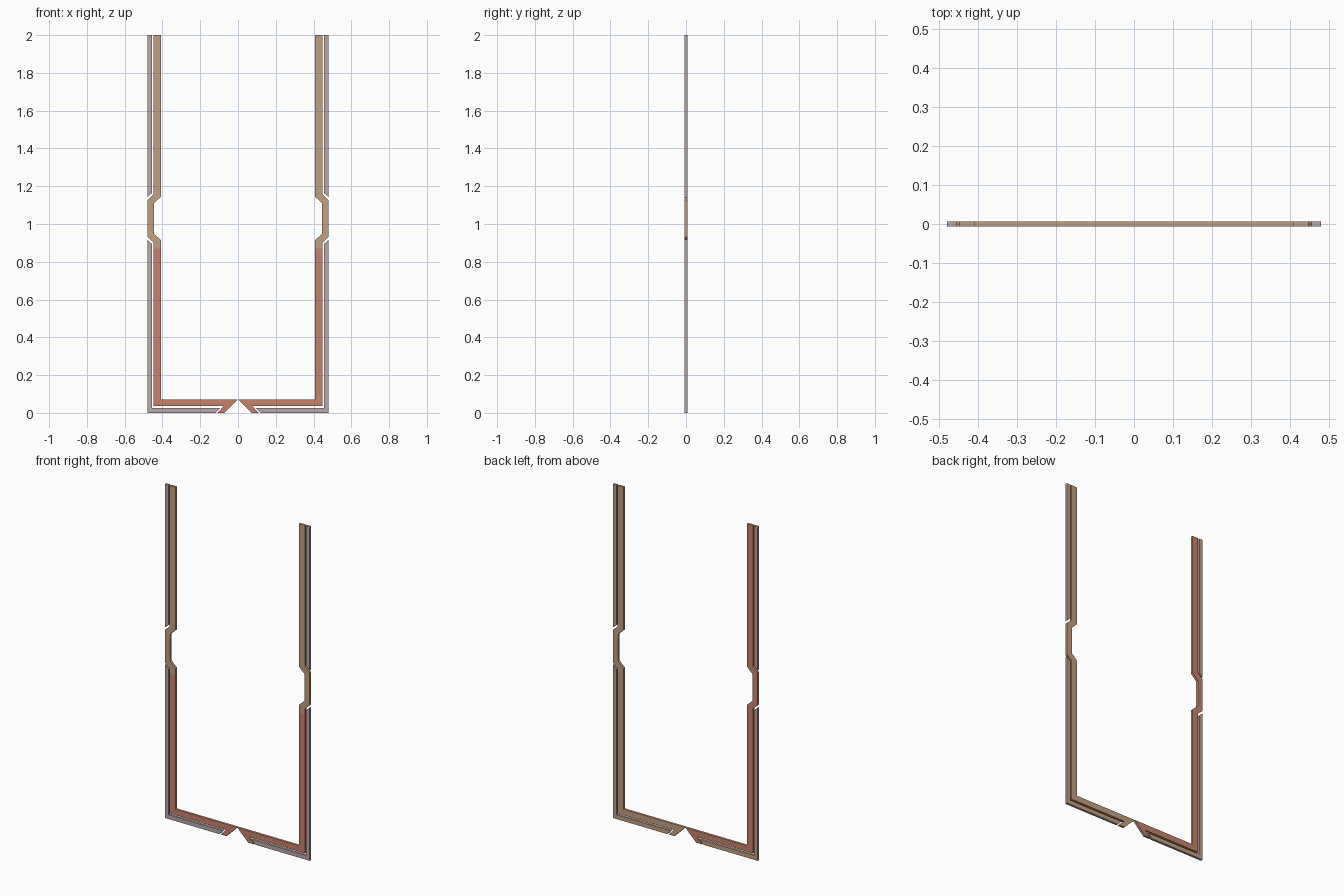
import bpy, bmesh

if "Cube" in bpy.data.objects:
    bpy.data.objects.remove(bpy.data.objects["Cube"])

T = 0.007       # half thickness of the flat frame
SPLIT = 0.87    # height where the front colour changes


def material(name, rgb):
    m = bpy.data.materials.new(name)
    m.diffuse_color = (*rgb, 1)
    m.use_nodes = True
    m.node_tree.nodes["Principled BSDF"].inputs["Base Color"].default_value = m.diffuse_color
    return m


TAN, RED, MAUVE = 0, 1, 2
mats = [material("tan", (0.55, 0.345, 0.21)),
        material("terracotta", (0.58, 0.22, 0.145)),
        material("dusty mauve", (0.50, 0.39, 0.39))]


def plate(name, outline, side, colour):
    """Extrude an x/z outline through the frame thickness, on the given side."""
    bm = bmesh.new()
    face = bm.faces.new([bm.verts.new((x * side, -T, z)) for x, z in outline])
    new = bmesh.ops.extrude_face_region(bm, geom=[face])["geom"]
    bmesh.ops.translate(bm, vec=(0, 2 * T, 0),
                        verts=[v for v in new if isinstance(v, bmesh.types.BMVert)])
    # cut the band so the colour can change at the split height
    bmesh.ops.bisect_plane(bm, geom=bm.verts[:] + bm.edges[:] + bm.faces[:],
                           plane_co=(0, 0, SPLIT), plane_no=(0, 0, 1))
    bmesh.ops.recalc_face_normals(bm, faces=bm.faces[:])
    for f in bm.faces:
        f.material_index = colour(f, side)
    me = bpy.data.meshes.new(name)
    bm.to_mesh(me)
    bm.free()
    for m in mats:
        me.materials.append(m)
    ob = bpy.data.objects.new(name, me)
    bpy.context.collection.objects.link(ob)


def band_colour(f, side):
    if f.normal.y < -0.5:                                   # front
        return RED if f.calc_center_median().z < SPLIT else TAN
    if f.normal.y > 0.5:                                    # back
        return RED if side < 0 else TAN
    return TAN


def trim_colour(f, side):
    return TAN if f.normal.y > 0.5 else MAUVE


# inner band: bottom foot, bar, post with outward jog
band = [(0, 0.071), (0.072, 0), (0.11, 0), (0.075, 0.036), (0.448, 0.036),
        (0.448, 0.902), (0.48, 0.932), (0.48, 1.126), (0.448, 1.156),
        (0.448, 2), (0.408, 2), (0.408, 1.145), (0.446, 1.108),
        (0.446, 0.95), (0.408, 0.914), (0.408, 0.071)]
# outer trim: lower L-shaped piece and straight upper piece
lower_trim = [(0.119, 0), (0.48, 0), (0.48, 0.917), (0.456, 0.895),
              (0.456, 0.026), (0.094, 0.026)]
upper_trim = [(0.456, 1.163), (0.48, 1.141), (0.48, 2), (0.456, 2)]

for side, label in ((-1, "left"), (1, "right")):
    plate(label + "_inner_band", band, side, band_colour)
    plate(label + "_lower_trim", lower_trim, side, trim_colour)
    plate(label + "_upper_trim", upper_trim, side, trim_colour)
